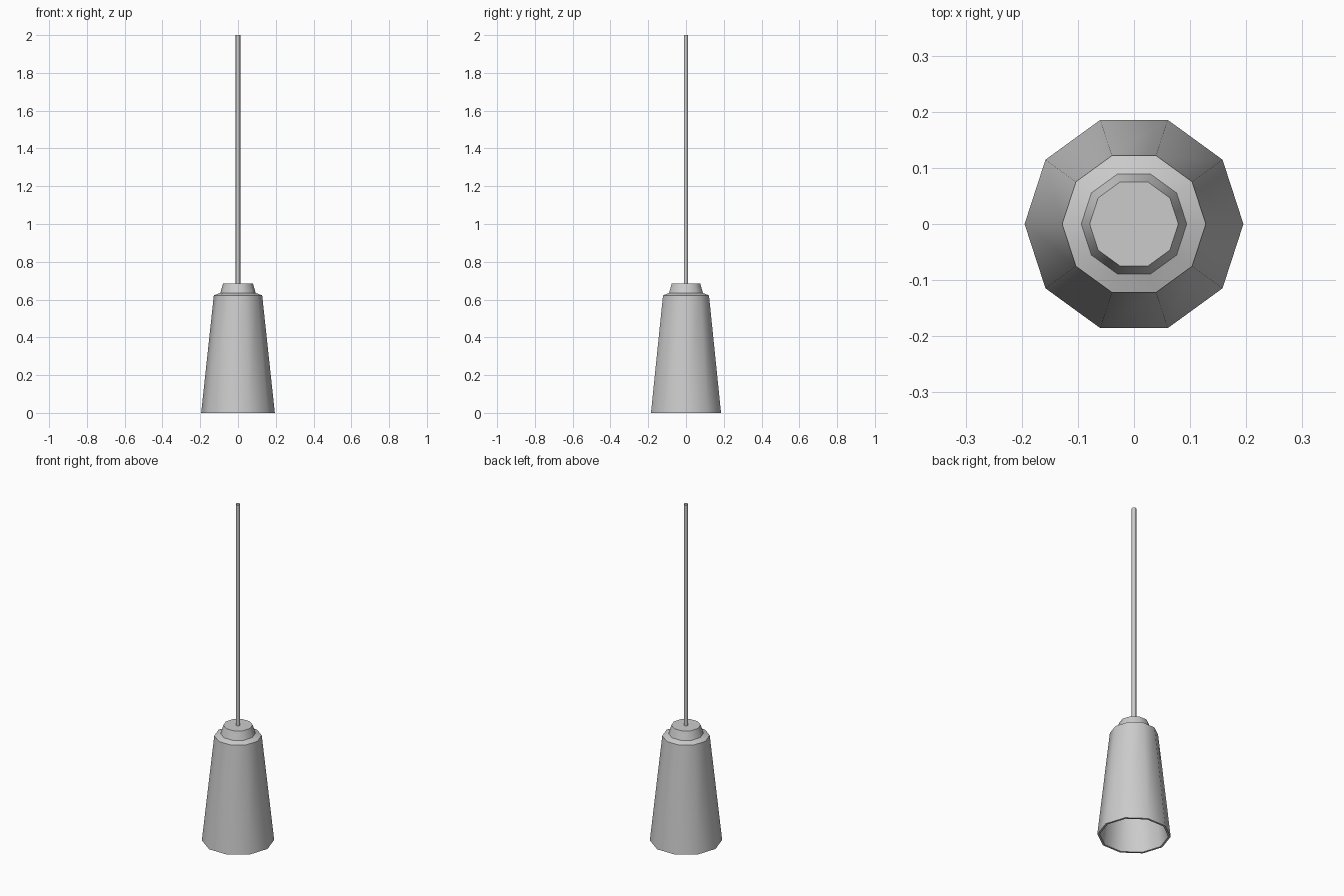
import bpy, bmesh
from math import cos, sin, pi, radians

if "Cube" in bpy.data.objects:
    bpy.data.objects.remove(bpy.data.objects["Cube"])


def lathe(name, profile, sides, cap_start=False, cap_end=False):
    """Revolve (radius, z) points around z; caps close either end."""
    bm = bmesh.new()
    rings = [[bm.verts.new((r * cos(2 * pi * i / sides), r * sin(2 * pi * i / sides), z))
              for i in range(sides)] for r, z in profile]
    for a, b in zip(rings, rings[1:]):
        for i in range(sides):
            j = (i + 1) % sides
            bm.faces.new((a[i], a[j], b[j], b[i]))
    if cap_start:
        bm.faces.new(rings[0][::-1])
    if cap_end:
        bm.faces.new(rings[-1])
    mesh = bpy.data.meshes.new(name)
    bm.to_mesh(mesh)
    bm.free()
    obj = bpy.data.objects.new(name, mesh)
    bpy.context.collection.objects.link(obj)
    bpy.ops.object.select_all(action='DESELECT')
    obj.select_set(True)
    bpy.context.view_layer.objects.active = obj
    bpy.ops.object.shade_smooth_by_angle(angle=radians(40))
    return obj


# Hollow ten-sided shade: inner ceiling, inner wall, rim, outer wall, shoulder
lathe("lamp_shade",
      [(0.117, 0.612), (0.183, 0.0), (0.195, 0.0), (0.128, 0.622), (0.094, 0.635)],
      10, cap_start=True)

# Tapered collar on top of the shade
lathe("collar", [(0.094, 0.635), (0.079, 0.685)], 10, cap_end=True)

# Hanging cord, an open tube
lathe("cord", [(0.012, 0.685), (0.012, 2.0)], 10)
